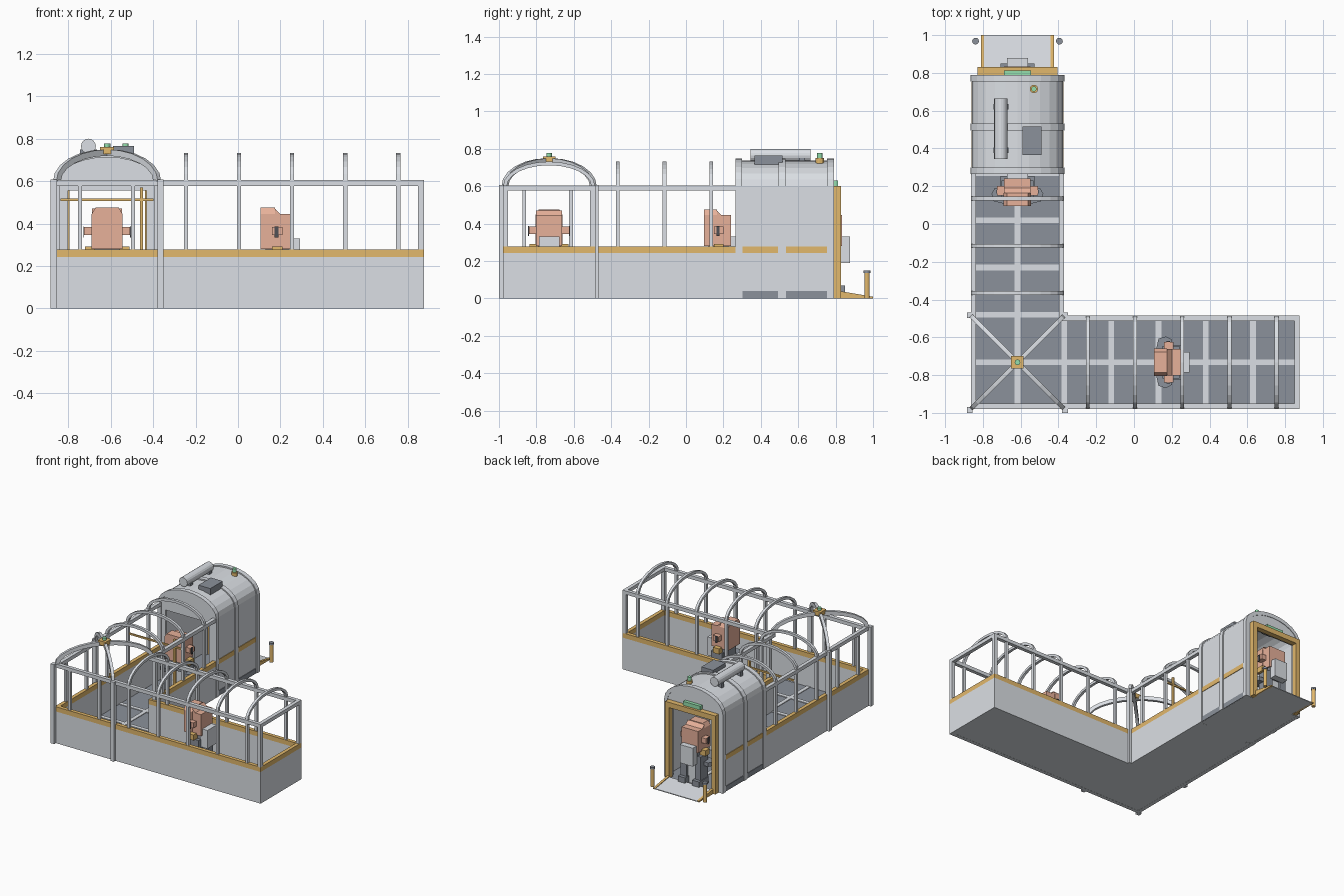
import bpy, bmesh
from math import sin, cos, pi
from mathutils import Matrix

if "Cube" in bpy.data.objects:
    bpy.data.objects.remove(bpy.data.objects["Cube"])


def material(name, rgb):
    m = bpy.data.materials.new(name)
    m.use_nodes = True
    m.diffuse_color = (*rgb, 1)
    m.node_tree.nodes["Principled BSDF"].inputs["Base Color"].default_value = (*rgb, 1)
    return m


GREY = material("light grey", (.71, .74, .78))
DARK = material("slate grey", (.26, .285, .325))
GOLD = material("ochre", (.76, .48, .15))
SALMON = material("salmon", (.82, .45, .33))
GREEN = material("signal green", (.30, .74, .42))
BLACK = material("near black", (.08, .08, .09))
FLAT = Matrix.Identity(4)


def prism(name, pts, d0, d1, mat, matrix=FLAT):
    """Extrude a closed outline from depth d0 to d1, then place it."""
    bm = bmesh.new()
    a = [bm.verts.new((u, v, d0)) for u, v in pts]
    b = [bm.verts.new((u, v, d1)) for u, v in pts]
    bm.faces.new(a)
    bm.faces.new(b[::-1])
    for i in range(len(a)):
        j = (i + 1) % len(a)
        bm.faces.new((a[i], a[j], b[j], b[i]))
    bm.transform(matrix)
    bmesh.ops.recalc_face_normals(bm, faces=bm.faces)
    me = bpy.data.meshes.new(name)
    bm.to_mesh(me)
    bm.free()
    me.materials.append(mat)
    ob = bpy.data.objects.new(name, me)
    bpy.context.scene.collection.objects.link(ob)
    return ob


def box(name, x, y, z, mat, matrix=FLAT):
    pts = [(x[0], y[0]), (x[1], y[0]), (x[1], y[1]), (x[0], y[1])]
    return prism(name, pts, z[0], z[1], mat, matrix)


def post(name, x, y, z, mat, half=.01):
    return box(name, (x - half, x + half), (y - half, y + half), z, mat)


def disc(name, x, y, z, r, mat, n=12):
    pts = [(x + r * cos(2 * pi * i / n), y + r * sin(2 * pi * i / n)) for i in range(n)]
    return prism(name, pts, z[0], z[1], mat)


def upright(cx, cy, angle=0):
    return Matrix.Translation((cx, cy, 0)) @ Matrix.Rotation(angle, 4, 'Z') @ Matrix.Rotation(pi / 2, 4, 'X')


def arc(w, base, rise, n=12):
    return [(w * cos(pi * i / n), base + rise * sin(pi * i / n)) for i in range(n + 1)]


def hoop(name, matrix, w, rise, depth=.01, t=.02):
    pts = arc(w, .6, rise) + arc(w - t, .6, rise - t)[::-1]
    return prism(name, pts, -depth, depth, GREY, matrix)


CX, CY, W = -.617, -.732, .247      # centre lines of the two wings, half width
L, R, S, N, E, CAB = CX - W, CX + W, CY - W, CY + W, .877, .265
T = .028
IN = .01                            # floor edges tucked inside the walls

# Base slab, dark floor and light joint strips
for name, z, mat in (("base", (.001, .012), GREY), ("floor", (.012, .02), DARK)):
    box(name + "_side_wing", (L + IN, E - IN), (S + IN, N - IN), z, mat)
    box(name + "_long_wing", (L + IN, R - IN), (N - IN, .785), z, mat)
    box(name + "_doorway", (CX - .177, CX + .177), (.785, .83), z, mat)
box("floor_strip_x", (L + IN, E - IN), (CY - .015, CY + .015), (.02, .025), GREY)
box("floor_strip_y", (CX - .015, CX + .015), (S + IN, .785), (.02, .025), GREY)
for k in range(5):
    x = -.37 + .25 * k
    box("floor_cross_strip", (x - .015, x + .015), (S + IN, N - IN), (.02, .025), GREY)
for k in range(4):
    y = -.48 + .25 * k
    box("floor_cross_strip", (L + IN, R - IN), (y - .015, y + .015), (.02, .025), GREY)

# Low walls, ochre band and upper rail around both wings
runs = {
    "west": ((L, L + T), (S, CAB)),
    "south": ((L, E), (S, S + T)),
    "end": ((E - T, E), (S, N)),
    "north": ((R - T, E), (N - T, N)),
    "east": ((R - T, R), (N - T, CAB)),
}
for side, (x, y) in runs.items():
    box(side + "_wall", x, y, (0, .242), GREY)
    box(side + "_band", x, y, (.242, .278), GOLD)
    box(side + "_rail", x, y, (.578, .605), GREY)

# Posts and hoops
for k in range(7):
    x = -.745 + .25 * k
    post("south_post", x, S + T / 2, (.275, .58), GREY)
    if x > R:
        post("north_post", x, N - T / 2, (.275, .58), GREY)
        hoop("side_wing_hoop", upright(x, CY, pi / 2), W - .001, .132)
for y in (S + T / 2, N - T / 2):
    post("end_post", E - T / 2, y, (.275, .58), GREY, .014)
for k in range(5):
    y = -.865 + .25 * k
    post("west_post", L + T / 2, y, (.275, .58), GREY)
    if y > N:
        post("east_post", R - T / 2, y, (.275, .58), GREY)
        hoop("long_wing_hoop", upright(CX, y), W - .001, .132)
box("tie_bar", (L + T, R - T), (-.121, -.109), (.506, .518), GOLD)
post("tie_bar_stand", -.455, -.115, (.02, .57), GOLD, .008)

# Corner bay with crossed ribs and a capped crown
for x in (L - .005, R + .005):
    for y in (S - .006, N + .002):
        post("corner_post", x, y, (0, .607), GREY, .015)
for a in (pi / 4, -pi / 4):
    hoop("diagonal_rib", upright(CX, CY, a), W * 2 ** .5, .15, .011, .03)
post("crown_cap", CX, CY, (.728, .76), GOLD, .033)
disc("crown_lamp", CX, CY, (.76, .778), .015, GREEN)

# Vaulted cabin: shell, ribs and end walls
Y0, Y1 = CAB, .79


def shell(name, y0, y1, w, top):
    outer = [(w, 0)] + arc(w, .6, top - .6) + [(-w, 0)]
    v = w - .02
    inner = [(-v, 0)] + arc(v, .6, top - .62)[::-1] + [(v, 0)]
    prism(name, outer + inner, (y0 - y1) / 2, (y1 - y0) / 2, GREY, upright(CX, (y0 + y1) / 2))


shell("cabin_shell", Y0, Y1, .24, .737)
for a, b in ((Y0, .3), (.495, .532), (.755, Y1)):
    shell("cabin_rib", a, b, W + .001, .747)
for name, y, head in (("cabin_front_wall", Y0 + .012, .555), ("cabin_back_wall", Y1 - .012, .57)):
    o = .185
    pts = [(.235, 0)] + arc(.235, .6, .132) + [(-.235, 0), (-o, 0), (-o, head), (o, head), (o, 0)]
    prism(name, pts, -.008, .008, GREY, upright(CX, y))
for s in (-1, 1):
    x = sorted((CX + s * .236, CX + s * .244))
    for y in ((.302, .493), (.534, .753)):
        box("cabin_side_band", x, y, (.242, .278), GOLD)
        box("cabin_vent", x, y, (.001, .04), DARK)

# Roof equipment
prism("roof_tank", [(.035 * cos(i * pi / 8), .765 + .035 * sin(i * pi / 8)) for i in range(16)],
      -.16, .16, GREY, upright(-.705, .505))
for y in (.39, .62):
    box("tank_bracket", (-.745, -.665), (y - .015, y + .015), (.69, .75), DARK)
box("roof_hatch", (-.59, -.49), (.365, .515), (.70, .765), DARK)
disc("beacon_base", -.53, .715, (.70, .75), .022, GOLD)
disc("beacon_light", -.53, .715, (.75, .778), .014, GREEN)

# Rear doorway, lamp and ramp
frame = [(.212, 0), (.212, .6), (-.212, .6), (-.212, 0), (-.178, 0), (-.178, .56), (.178, .56), (.178, 0)]
prism("door_frame", frame, -.02, .02, GOLD, upright(CX, .81))
box("door_lamp", (CX - .072, CX + .072), (.785, .812), (.6, .63), GREEN)
side_view = upright(CX, 0, pi / 2)
prism("ramp", [(.831, 0), (1, 0), (1, .006), (.831, .031)], -.185, .185, GREY, side_view)
for s in (-1, 1):
    prism("ramp_edge", [(.83, 0), (1, 0), (1, .009), (.83, .038)], s * .185 - .009, s * .185 + .009, GOLD, side_view)
    x = CX + s * .222
    disc("ramp_post", x, .968, (0, .135), .014, GOLD)
    disc("ramp_post_cap", x, .968, (.135, .15), .018, DARK)


# Three identical mounted units, local front along +x
def unit(x, y, angle):
    m = Matrix.Translation((x, y, 0)) @ Matrix.Rotation(angle, 4, 'Z')
    up = m @ Matrix.Rotation(pi / 2, 4, 'Z') @ Matrix.Rotation(pi / 2, 4, 'X')
    back = [(.073, .28), (.073, .445), (.055, .475), (-.055, .475), (-.073, .445), (-.073, .28)]
    prism("unit_back", back, -.075, -.005, SALMON, up)
    body = [(-.005, .28), (.07, .28), (.07, .445), (.02, .445), (-.005, .47)]
    prism("unit_body", body, -.07, .07, SALMON, m @ Matrix.Rotation(pi / 2, 4, 'X'))
    box("unit_front_box", (.06, .113), (-.055, .055), (.19, .33), GREY, m)
    box("unit_hips", (-.05, .06), (-.06, .06), (.2, .28), DARK, m)
    box("unit_pedestal", (-.03, .04), (-.04, .04), (.02, .2), GREY, m)
    for s in (-1, 1):
        def pair(a, b):
            return sorted((s * a, s * b))
        box("unit_arm", (-.02, .03), pair(.07, .108), (.345, .385), SALMON, m)
        box("unit_arm_end", (-.008, .01), pair(.108, .112), (.335, .387), BLACK, m)
        box("unit_hip_joint", (-.02, .03), pair(.06, .105), (.25, .292), GOLD, m)
        box("unit_leg", (-.03, .06), pair(.035, .085), (.07, .25), DARK, m)
        box("unit_foot", (-.03, .085), pair(.03, .09), (.02, .07), DARK, m)
        wing = [(-.065, s * .06), (.02, s * .06), (.02, s * .12), (-.01, s * .137), (-.05, s * .125)]
        prism("unit_side_guard", wing, .17, .2, DARK, m)


unit(.18, CY, 0)
unit(CX, .17, pi / 2)
unit(CX, .765, pi / 2)
